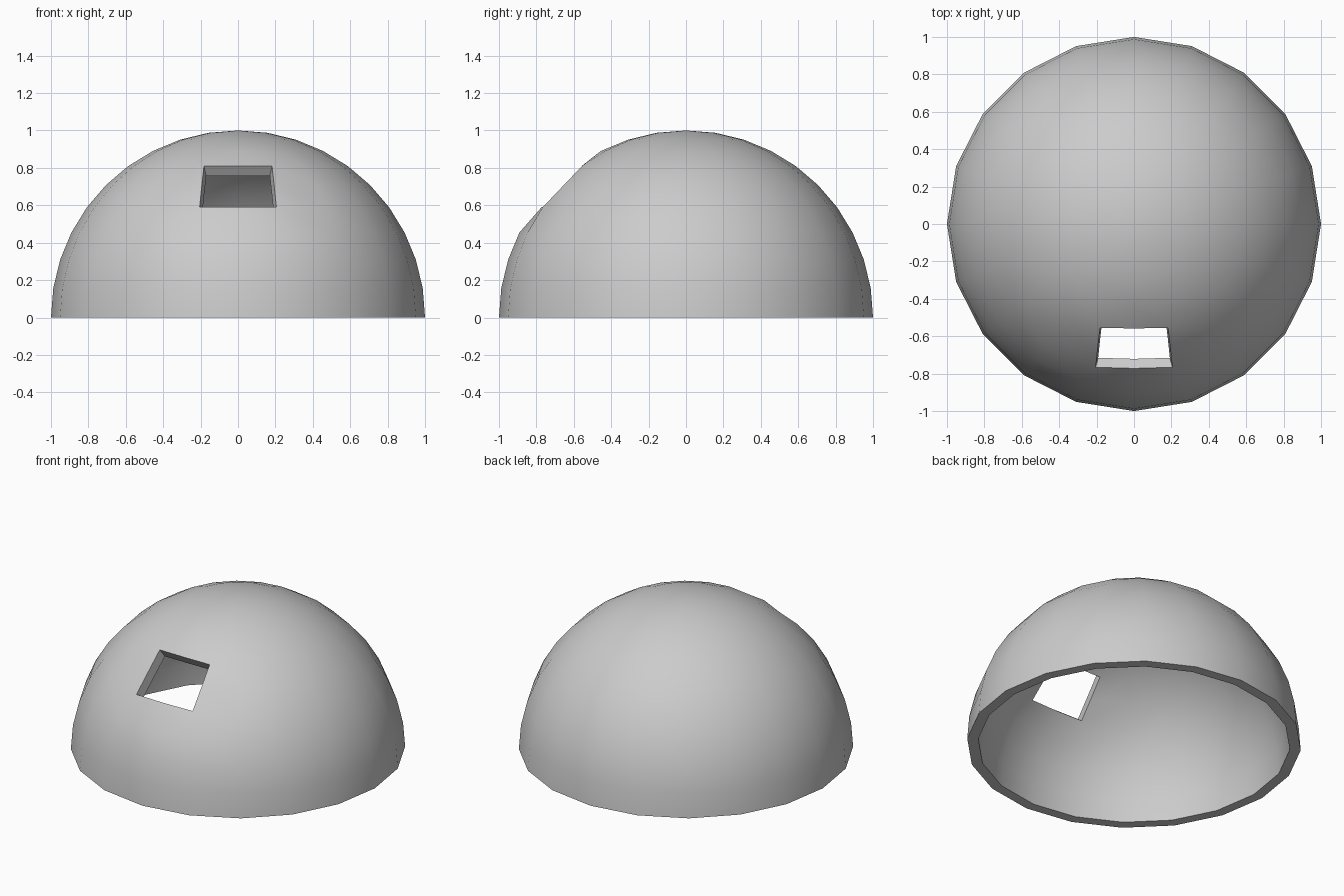
import bpy, bmesh
from mathutils import Vector

if "Cube" in bpy.data.objects:
    bpy.data.objects.remove(bpy.data.objects["Cube"])

WALL = 0.934  # inner shell radius

bm = bmesh.new()
# Outer shell: upper half of a 20-sided sphere
bmesh.ops.create_uvsphere(bm, u_segments=20, v_segments=20, radius=1)
bmesh.ops.delete(bm, geom=[v for v in bm.verts if v.co.z < -0.01], context='VERTS')


def nearest(p):
    return min(bm.verts, key=lambda v: (v.co - Vector(p)).length)


# Window: open four faces, then straighten the frame into a flat trapezoid
bmesh.ops.delete(bm, geom=[nearest((0, -0.707, 0.707))], context='VERTS')
frame = [((0, -0.588, 0.809), (0, -0.558, 0.81)),
         ((0, -0.809, 0.588), (0, -0.772, 0.59))]
for s in (-1, 1):
    frame += [((s * 0.182, -0.559, 0.809), (s * 0.182, -0.556, 0.81)),
              ((s * 0.218, -0.672, 0.707), (s * 0.194, -0.661, 0.70)),
              ((s * 0.250, -0.769, 0.588), (s * 0.205, -0.766, 0.59))]
moves = [(nearest(old), new) for old, new in frame]
for v, new in moves:
    v.co = new

# Inner shell, joined along the base rim and the window reveal
outer_edges = [e for e in bm.edges if e.is_boundary]
dup = bmesh.ops.duplicate(bm, geom=bm.verts[:] + bm.edges[:] + bm.faces[:])
vmap = dup['vert_map']
inner = [g for g in dup['geom'] if isinstance(g, bmesh.types.BMVert)]
pairs = [(e.verts[0], e.verts[1], vmap[e.verts[0]], vmap[e.verts[1]]) for e in outer_edges]
for v in inner:
    v.co *= WALL
for a, b, c, d in pairs:
    bm.faces.new((a, b, d, c))
bmesh.ops.recalc_face_normals(bm, faces=bm.faces[:])

mesh = bpy.data.meshes.new("dome_shell")
bm.to_mesh(mesh)
bm.free()
dome = bpy.data.objects.new("dome_shell", mesh)
bpy.context.collection.objects.link(dome)
bpy.context.view_layer.objects.active = dome
dome.select_set(True)
bpy.ops.object.shade_smooth_by_angle()
